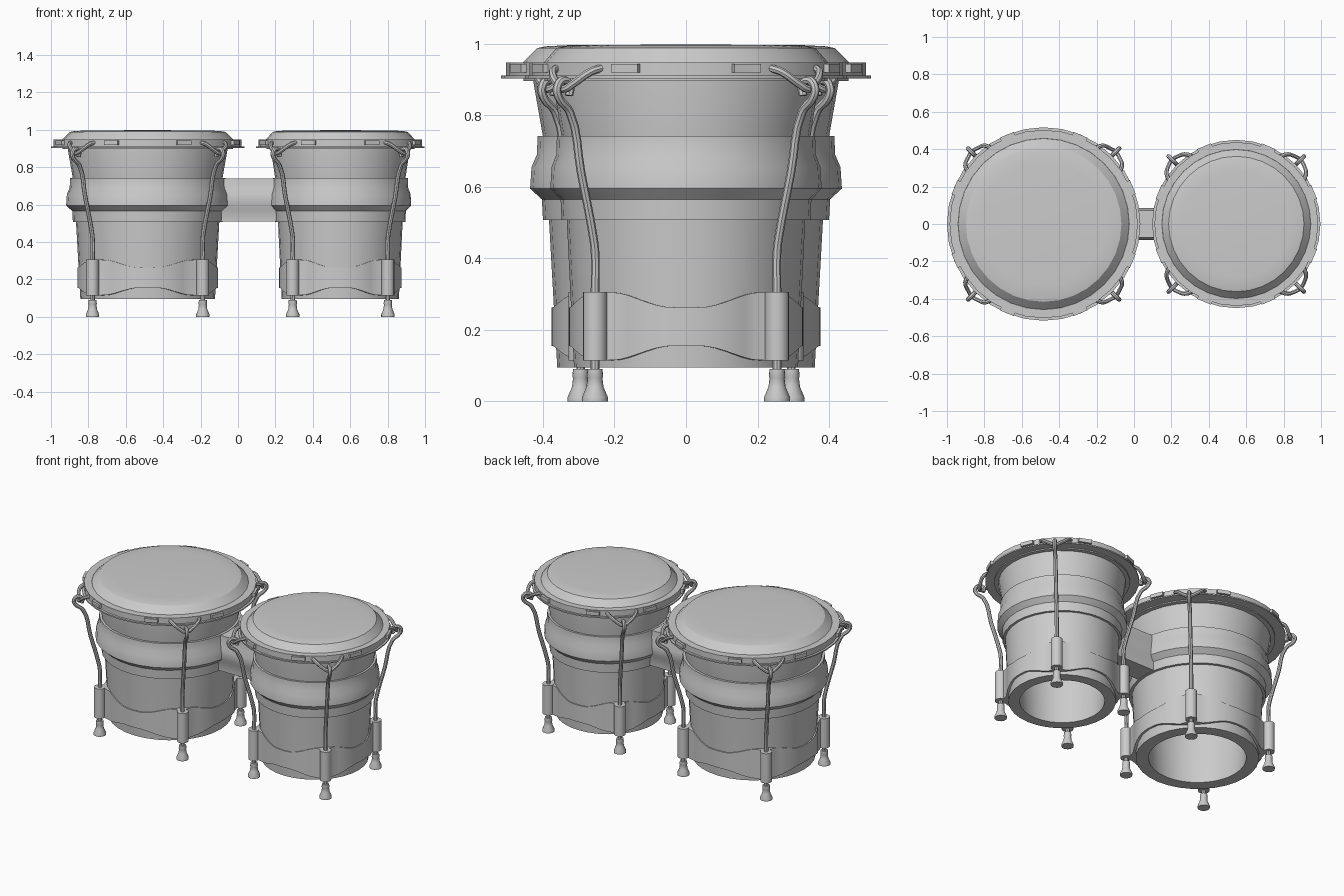
import bpy, bmesh
from math import radians, cos, sin, pi
from mathutils import Vector

if "Cube" in bpy.data.objects:
    bpy.data.objects.remove(bpy.data.objects["Cube"])


def finish(bm, name):
    bmesh.ops.remove_doubles(bm, verts=bm.verts, dist=1e-5)
    bmesh.ops.recalc_face_normals(bm, faces=bm.faces)
    me = bpy.data.meshes.new(name)
    bm.to_mesh(me)
    bm.free()
    ob = bpy.data.objects.new(name, me)
    bpy.context.collection.objects.link(ob)
    return ob


def sweep(name, section, n, cx=0, cy=0, closed=True):
    """Revolve section(angle) -> [(r, z)...] around a vertical axis."""
    bm = bmesh.new()
    rings = []
    for i in range(n):
        a = 2 * pi * i / n
        rings.append([bm.verts.new((cx + r * cos(a), cy + r * sin(a), z)) for r, z in section(a)])
    m = len(rings[0])
    for i in range(n):
        p, q = rings[i], rings[(i + 1) % n]
        for j in range(m if closed else m - 1):
            k = (j + 1) % m
            bm.faces.new((p[j], q[j], q[k], p[k]))
    return finish(bm, name)


def lathe(name, prof, n, cx, cy=0, s=1, closed=True):
    pts = [(r * s, z) for r, z in prof]
    return sweep(name, lambda a: pts, n, cx, cy, closed)


def wire(name, pts, rad):
    """Round smooth wire through the points."""
    cu = bpy.data.curves.new(name, 'CURVE')
    cu.dimensions = '3D'
    cu.bevel_depth = rad
    cu.bevel_resolution = 2
    cu.resolution_u = 4
    cu.use_fill_caps = True
    sp = cu.splines.new('BEZIER')
    sp.bezier_points.add(len(pts) - 1)
    for bp, p in zip(sp.bezier_points, pts):
        bp.co = p
        bp.handle_left_type = bp.handle_right_type = 'AUTO'
    ob = bpy.data.objects.new(name, cu)
    bpy.context.collection.objects.link(ob)


def drum(tag, cx, s, rod_r, hook_r, rim_r):
    # open shell with a thick wall
    lathe(tag + "_shell", [(.36, .095), (.383, .505), (.40, .74), (.428, .90), (.425, .975),
                           (.36, .975), (.33, .74), (.285, .095)], 32, cx, s=s)
    # raised belt around the shell
    lathe(tag + "_belt", [(.37, .507), (.400, .507), (.403, .565), (.436, .595), (.432, .655),
                          (.417, .69), (.415, .742), (.37, .742)], 32, cx, s=s)
    # drum head
    lathe(tag + "_head", [(0, .998), (.33, .996), (.39, .993), (.416, .988), (.495, .91),
                          (.42, .91), (.42, .97), (0, .98)], 32, cx, s=s, closed=False)
    # rim: flange, collar and step beneath
    lathe(tag + "_rim", [(.42, .896), (.455, .896), (.455, .903), (.517, .903), (.517, .911), (.503, .911),
                         (.503, .948), (.458, .948), (.42, .911)], 32, cx, s=s)
    # clips on the rim
    bm = bmesh.new()
    for k in range(8):
        a = radians(22.5 + 45 * k)
        rad, tan = Vector((cos(a), sin(a), 0)), Vector((-sin(a), cos(a), 0))
        for v in bmesh.ops.create_cube(bm, size=1)['verts']:
            c = v.co.copy()
            v.co = Vector((cx, 0, .931)) + rad * (.507 * s + c.x * .018) + tan * c.y * .08 + Vector((0, 0, c.z * .024))
    finish(bm, tag + "_rim_clips")

    # waisted metal band that joins the four sleeves
    def band(a):
        d = abs((a % (pi / 2)) - pi / 4) * 180 / pi
        t = min(max((d - 6) / 32, 0), 1)
        t = t * t * (3 - 2 * t)
        zl, zh = .115 + .04 * t, .305 - .042 * t
        out = .376 * s + max(0, 1 - d / 10) * .025
        return [(.35 * s, zl), (out, zl), (out, zh), (.35 * s, zh)]
    sweep(tag + "_band", band, 72, cx)

    # tension rods with hooks, sleeves and feet
    for k in range(4):
        a = pi / 4 + k * pi / 2
        rad, tan = Vector((cos(a), sin(a), 0)), Vector((-sin(a), cos(a), 0))

        def P(r, z, t=0):
            return Vector((cx, 0, z)) + rad * r + tan * t
        wire(tag + "_rim_hook", [P(rim_r - .015, .932, -.088), P(rim_r + .015, .922, -.075),
                                 P(hook_r - .008, .89, -.035), P(hook_r, .873, 0),
                                 P(hook_r - .008, .89, .035), P(rim_r + .015, .922, .075),
                                 P(rim_r - .015, .932, .088)], .011)
        wire(tag + "_rod", [P(rod_r, .09), P(rod_r, .30), P(rod_r, .42), P(rod_r + .007, .46),
                            P(rod_r + .055, .64), P(rod_r + .1, .81), P(hook_r + .018, .85),
                            P(hook_r + .025, .878), P(hook_r, .898), P(hook_r - .026, .88),
                            P(hook_r - .022, .855)], .012)
        p = P(rod_r, 0)
        lathe(tag + "_sleeve", [(0, .115), (.034, .115), (.034, .306), (0, .306)], 16, p.x, p.y, closed=False)
        lathe(tag + "_foot", [(0, 0), (.036, 0), (.036, .012), (.024, .04), (.021, .065), (.023, .07),
                              (.021, .09), (0, .09)], 16, p.x, p.y, closed=False)


drum("large_drum", -.483, 1, .417, .545, .503)
drum("small_drum", .547, .87, .36, .485, .437)

# bridge between the drums
bm = bmesh.new()
side = [(.07, .51), (.072, .57), (.086, .595), (.086, .655), (.074, .69), (.072, .74)]
prof = side + [(-y, z) for y, z in reversed(side)]
ends = [[bm.verts.new((x, y, z)) for y, z in prof] for x in (-.10, .24)]
n = len(prof)
for j in range(n):
    k = (j + 1) % n
    bm.faces.new((ends[0][j], ends[0][k], ends[1][k], ends[1][j]))
for e in ends:
    bm.faces.new(e)
finish(bm, "bridge")

# turn wires into meshes and smooth everything except sharp edges
bpy.ops.object.select_all(action='SELECT')
bpy.context.view_layer.objects.active = bpy.data.objects["bridge"]
bpy.ops.object.convert(target='MESH')
bpy.ops.object.select_all(action='SELECT')
bpy.ops.object.shade_smooth_by_angle(angle=radians(30))
